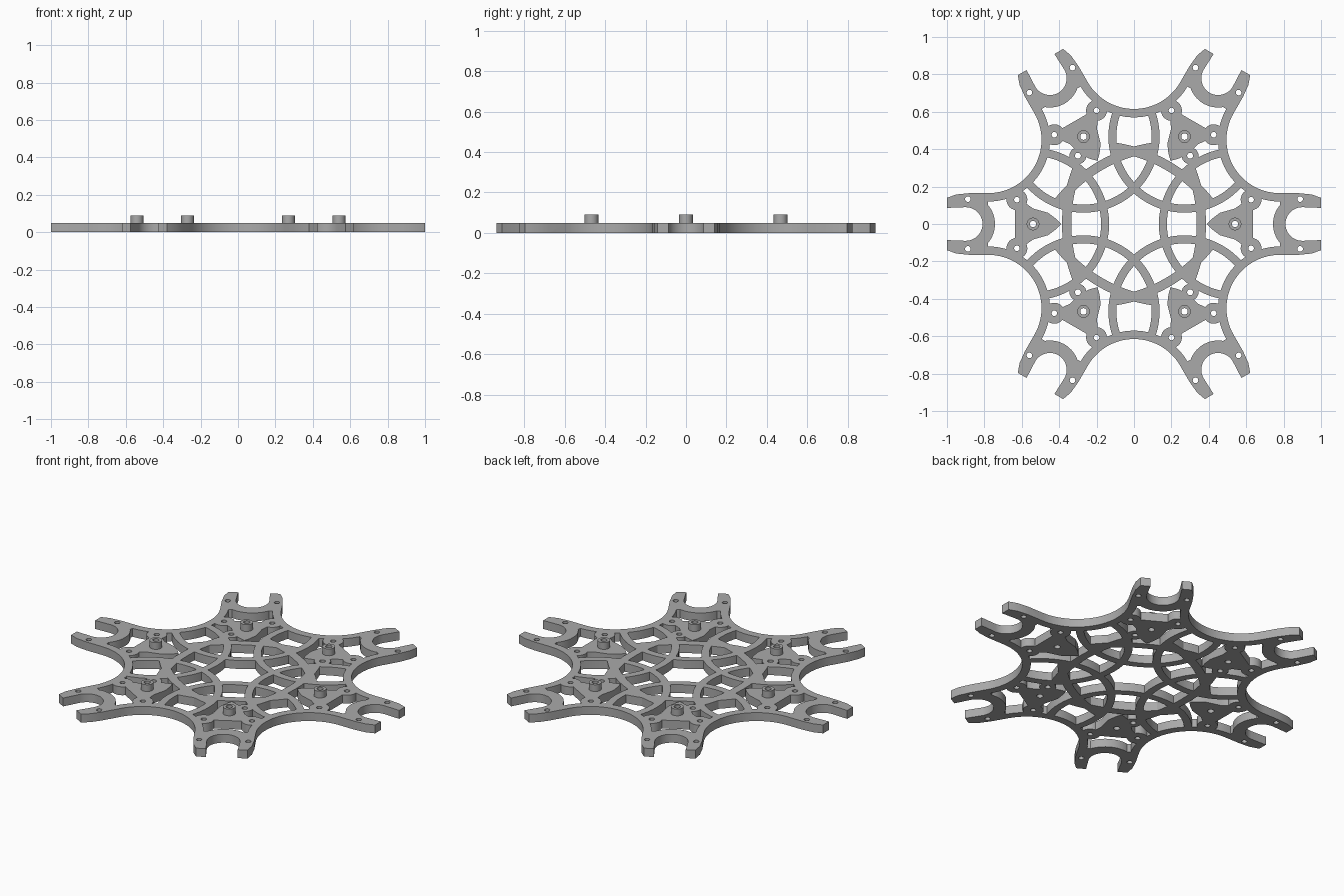
import bpy, bmesh, math
from mathutils import Vector, Matrix
from mathutils.geometry import delaunay_2d_cdt

cube = bpy.data.objects.get("Cube")
if cube:
    bpy.data.objects.remove(cube, do_unlink=True)

THICK = 0.05
TOP = 0.09
HUB = 0.54        # distance of the standoffs from the middle

grey = bpy.data.materials.new("plain grey")
grey.use_nodes = True
grey.diffuse_color = (0.4, 0.4, 0.4, 1)
grey.node_tree.nodes["Principled BSDF"].inputs["Base Color"].default_value = (0.4, 0.4, 0.4, 1)


def arc(cx, cy, r, a0, a1, n):
    return [(cx + r * math.cos(math.radians(a0 + (a1 - a0) * i / n)),
             cy + r * math.sin(math.radians(a0 + (a1 - a0) * i / n))) for i in range(n + 1)]


def circle(cx, cy, r, n=24):
    return arc(cx, cy, r, 0, 360, n)[:-1]


def turn(pts, deg):
    rot = Matrix.Rotation(math.radians(deg), 2)
    return [tuple(rot @ Vector(p)) for p in pts]


class Region:
    """A flat area bounded by one loop."""

    def __init__(self, pts):
        self.pts = pts
        xs, ys = zip(*pts)
        self.box = min(xs), max(xs), min(ys), max(ys)
        self.sides = list(zip(pts, pts[1:] + pts[:1]))

    def holds(self, x, y):
        x0, x1, y0, y1 = self.box
        if not (x0 < x < x1 and y0 < y < y1):
            return False
        inside = False
        for (ax, ay), (bx, by) in self.sides:
            if (ay > y) != (by > y) and x < ax + (y - ay) * (bx - ax) / (by - ay):
                inside = not inside
        return inside


def finish(name, bm):
    bmesh.ops.recalc_face_normals(bm, faces=bm.faces)
    mesh = bpy.data.meshes.new(name)
    bm.to_mesh(mesh)
    bm.free()
    mesh.materials.append(grey)
    obj = bpy.data.objects.new(name, mesh)
    bpy.context.collection.objects.link(obj)
    return obj


def slab(name, regions, solid, z0, z1):
    """Divide the plane along all loops, keep the solid cells and give them thickness."""
    coords, edges = [], []
    for region in regions:
        first, n = len(coords), len(region.pts)
        coords += [Vector(p) for p in region.pts]
        edges += [(first + i, first + (i + 1) % n) for i in range(n)]
    verts, _, cells, *_ = delaunay_2d_cdt(coords, edges, [], 0, 1e-5)
    bm = bmesh.new()
    low = [bm.verts.new((v.x, v.y, z0)) for v in verts]
    high = [bm.verts.new((v.x, v.y, z1)) for v in verts]
    border = {}
    for cell in cells:
        mid = sum((verts[i] for i in cell), Vector((0, 0))) / len(cell)
        if solid(mid.x, mid.y):
            bm.faces.new([high[i] for i in cell])
            bm.faces.new([low[i] for i in reversed(cell)])
            for a, b in zip(cell, cell[1:] + cell[:1]):
                if border.pop((b, a), None) is None:
                    border[(a, b)] = True
    for a, b in border:
        bm.faces.new((low[a], low[b], high[b], high[a]))
    bmesh.ops.delete(bm, geom=[v for v in bm.verts if not v.link_faces], context='VERTS')
    bmesh.ops.dissolve_limit(bm, angle_limit=0.01, verts=bm.verts, edges=bm.edges)
    return finish(name, bm)


def tube(name, cx, cy, r0, r1, z0, z1, n):
    bm = bmesh.new()
    loops = [[bm.verts.new((x, y, z)) for x, y in circle(cx, cy, r, n)]
             for r, z in ((r0, z0), (r1, z0), (r1, z1), (r0, z1))]
    for a, b in zip(loops, loops[1:] + loops[:1]):
        for i in range(n):
            j = (i + 1) % n
            bm.faces.new((a[i], a[j], b[j], b[i]))
    return finish(name, bm)


# Plate outline with six forked arms, and the inner area that is opened up
side = [(0.88, 0.165), (0.95, 0.158), (1.0, 0.14), (1.0, 0.086)]
arm = [(x, -y) for x, y in side] + arc(0.9, 0, 0.09, 270, 90, 20) + side[::-1]
bay = (0.9 * math.cos(math.radians(30)), 0.45)
outline_pts, inner_pts = [], []
for k in range(6):
    outline_pts += turn(arm + arc(*bay, 0.285, -90, -210, 28), 60 * k)
    inner_pts += turn(arc(*bay, 0.33, -90, -210, 28), 60 * k)
outline, inner = Region(outline_pts), Region(inner_pts)

# Ribs, pads and bosses left standing inside that area, and the screw holes
pad_side = [(0.42, 0.03), (0.46, 0.06), (0.54, 0.083), (0.575, 0.108), (0.6, 0.14), (0.635, 0.14)]
pad = [(0.39, 0)] + [(x, -y) for x, y in pad_side] + pad_side[::-1]
cross_rib = arc(0, -0.44, 0.825, 69, 111, 20) + arc(0, -0.44, 0.775, 111, 69, 20)
hubs = turn([(HUB, 0)], 0)
ribs, rings, holes = [], [], []
for k in range(6):
    hx, hy = turn([(HUB, 0)], 60 * k)[0]
    rings.append((Region(circle(hx, hy, 0.407, 72)), Region(circle(hx, hy, 0.364, 72))))
    holes.append(Region(circle(hx, hy, 0.0175, 28)))
    shapes = [turn(cross_rib, 30), pad, circle(0.9, 0, 0.157, 40)]
    for s in (-1, 1):
        shapes.append(circle(0.626, 0.13 * s, 0.056))
        for x, y in ((0.888, 0.133), (0.626, 0.13)):
            holes.append(Region(turn(circle(x, y * s, 0.015, 20), 60 * k)))
    ribs += [Region(turn(pts, 60 * k)) for pts in shapes]
for sx in (-1, 1):
    for sy in (-1, 1):
        ribs.append(Region(circle(0.3 * sx, 0.365 * sy, 0.045)))
        holes.append(Region(circle(0.3 * sx, 0.365 * sy, 0.016, 20)))


def is_solid(x, y):
    if not outline.holds(x, y) or any(h.holds(x, y) for h in holes):
        return False
    return (not inner.holds(x, y) or any(r.holds(x, y) for r in ribs)
            or any(big.holds(x, y) and not small.holds(x, y) for big, small in rings))


loops = [outline, inner] + ribs + holes + [loop for pair in rings for loop in pair]
plate = slab("frame_plate", loops, is_solid, 0, THICK)

# Hollow standoffs on the pads
parts = [plate]
for k in range(6):
    hx, hy = turn([(HUB, 0)], 60 * k)[0]
    parts.append(tube("standoff_%d" % (k + 1), hx, hy, 0.0175, 0.034, THICK, TOP, 28))

bpy.ops.object.select_all(action='DESELECT')
for obj in parts:
    obj.select_set(True)
bpy.context.view_layer.objects.active = plate
bpy.ops.object.shade_smooth_by_angle(angle=math.radians(30))
